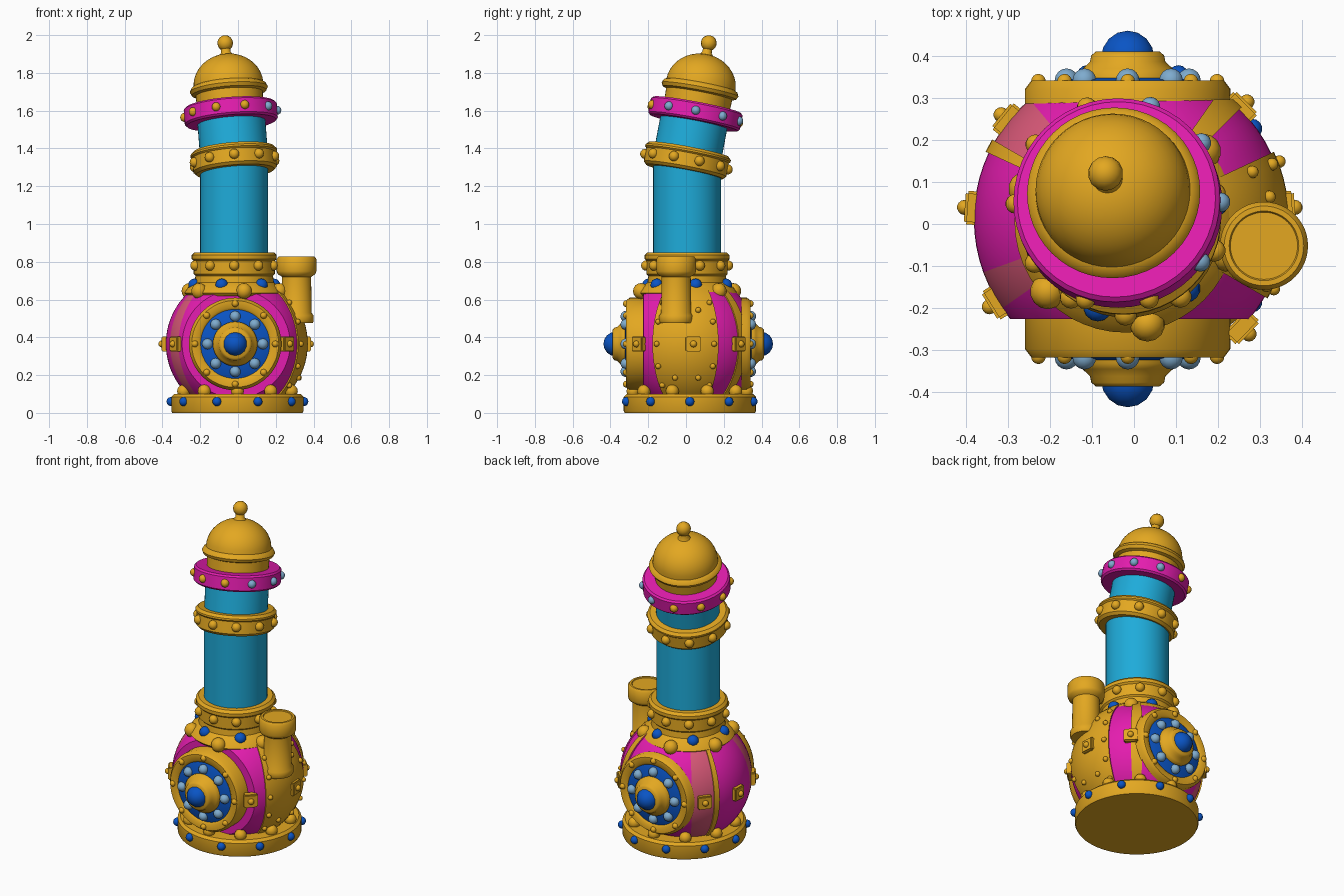
import bpy, bmesh
from math import sin, cos, pi, radians, degrees, atan2
from mathutils import Vector, Matrix

cube = bpy.data.objects.get("Cube")
if cube:
    bpy.data.objects.remove(cube, do_unlink=True)


def material(name, rgb):
    m = bpy.data.materials.new(name)
    m.use_nodes = True
    m.diffuse_color = (*rgb, 1)
    bsdf = next(n for n in m.node_tree.nodes if n.type == 'BSDF_PRINCIPLED')
    bsdf.inputs["Base Color"].default_value = (*rgb, 1)
    bsdf.inputs["Roughness"].default_value = 0.6
    return m


GOLD = material("gold", (0.77, 0.39, 0.015))
PINK = material("magenta", (0.78, 0.012, 0.43))
SALMON = material("salmon", (0.70, 0.10, 0.19))
SKY = material("sky blue", (0.013, 0.41, 0.70))
BLUE = material("deep blue", (0.003, 0.09, 0.56))
ICE = material("pale blue", (0.21, 0.41, 0.62))


def frame(origin, axis=(0, 0, 1)):
    """Matrix that puts local z along the axis at the origin."""
    turn = Vector((0, 0, 1)).rotation_difference(Vector(axis).normalized())
    return Matrix.Translation(origin) @ turn.to_matrix().to_4x4()


def finish(name, bm, mats, angle=40):
    bmesh.ops.recalc_face_normals(bm, faces=bm.faces)
    mesh = bpy.data.meshes.new(name)
    bm.to_mesh(mesh)
    bm.free()
    for m in mats:
        mesh.materials.append(m)
    ob = bpy.data.objects.new(name, mesh)
    bpy.context.collection.objects.link(ob)
    bpy.ops.object.select_all(action='DESELECT')
    ob.select_set(True)
    bpy.context.view_layer.objects.active = ob
    bpy.ops.object.shade_smooth_by_angle(angle=radians(angle))


def lathe(name, profile, mat, place, steps=48):
    """Turn a (radius, height) profile around local z."""
    bm = bmesh.new()
    verts = [bm.verts.new((r, 0, z)) for r, z in profile]
    edges = [bm.edges.new(pair) for pair in zip(verts, verts[1:])]
    bmesh.ops.spin(bm, geom=verts + edges, cent=(0, 0, 0), axis=(0, 0, 1),
                   angle=2 * pi, steps=steps)
    bmesh.ops.remove_doubles(bm, verts=bm.verts, dist=1e-4)
    bm.transform(place)
    finish(name, bm, [mat])


def band(name, inner, outer, low, high, mat, place, bevel=0.015):
    profile = [(inner, low), (outer - bevel, low), (outer, low + bevel),
               (outer, high - bevel), (outer - bevel, high), (inner, high), (inner, low)]
    lathe(name, profile, mat, place)


def balls(name, points, radius, mat, place=Matrix()):
    bm = bmesh.new()
    for p in points:
        bmesh.ops.create_uvsphere(bm, u_segments=14, v_segments=8, radius=radius,
                                  matrix=place @ Matrix.Translation(p))
    finish(name, bm, [mat], 60)


def circle(count, radius, height, start=0):
    return [Vector((radius * cos(a), radius * sin(a), height))
            for a in (radians(start + 360 * i / count) for i in range(count))]


# Round plinth with jewels
plinth = frame((-0.003, 0.02, 0))
lathe("plinth", [(0, 0), (0.345, 0), (0.35, 0.01), (0.35, 0.085), (0.335, 0.1), (0, 0.1)],
      GOLD, plinth, 64)
balls("plinth_jewels", circle(10, 0.352, 0.06), 0.024, BLUE, plinth)
balls("plinth_knobs", circle(10, 0.30, 0.115, 18), 0.035, GOLD, plinth)

# Striped globe with raised gold panels, cut flat behind the medallions
CENTRE = Vector((-0.01, 0.012, 0.365))
RADIUS = 0.372
STRIPES = [(-30, 25, 0), (45, 55, 0), (130, 150, 2), (150, 155, 0), (200, 215, 2)]
bm = bmesh.new()
bmesh.ops.create_uvsphere(bm, u_segments=72, v_segments=36, radius=RADIUS)
for f in bm.faces:
    c = f.calc_center_median()
    lon = (degrees(atan2(c.y, c.x)) + 60) % 360 - 60
    f.material_index = next((m for a, b, m in STRIPES if a <= lon < b), 1)
gold_faces = [f for f in bm.faces if f.material_index == 0]
raised = bmesh.ops.extrude_face_region(bm, geom=gold_faces)["geom"]
bmesh.ops.delete(bm, geom=gold_faces, context='FACES_ONLY')
for v in raised:
    if isinstance(v, bmesh.types.BMVert):
        v.co *= 1.02
FRONT_CUT = 0.238
for normal, depth in (((0, -1, 0), FRONT_CUT), ((0, 1, 0), 0.285), ((0, 0, -1), 0.3)):
    bmesh.ops.bisect_plane(bm, geom=bm.verts[:] + bm.edges[:] + bm.faces[:],
                           plane_co=Vector(normal) * depth, plane_no=normal, clear_outer=True)
bm.transform(Matrix.Translation(CENTRE))
finish("globe", bm, [GOLD, PINK, SALMON])
lathe("globe_front_face", [(0.286, FRONT_CUT), (0.2, FRONT_CUT + 0.002)], PINK,
      frame(CENTRE, (0, -1, 0)), 72)


def on_globe(lon, lat, r):
    lon, lat = radians(lon), radians(lat)
    return CENTRE + r * Vector((cos(lat) * cos(lon), cos(lat) * sin(lon), sin(lat)))


balls("panel_studs", [on_globe(lon, lat, 0.382) for lon in (-26, 21)
                      for lat in (-35, -18, 0, 18, 35)], 0.015, GOLD)
balls("inner_panel_studs", [on_globe(lon, lat, 0.382) for lon in (-12, 9)
                            for lat in (-28, 28)], 0.015, GOLD)

# Square clips around the equator, each with a rivet
CLIPS = (-44, 4, 45, 141, 176, 212)
bm = bmesh.new()
for lon in CLIPS:
    place = (Matrix.Translation(on_globe(lon, 0, 0.372)) @ Matrix.Rotation(radians(lon), 4, 'Z')
             @ Matrix.Diagonal((0.045, 0.08, 0.08, 1)))
    bmesh.ops.create_cube(bm, size=1, matrix=place)
bmesh.ops.bevel(bm, geom=bm.edges[:], offset=0.006, segments=2, affect='EDGES')
finish("equator_clips", bm, [GOLD])
balls("clip_rivets", [on_globe(lon, 0, 0.395) for lon in CLIPS], 0.018, GOLD)

# Medallions on the front and back
for side, sign in (("front", -1), ("back", 1)):
    place = frame((-0.015, 0.012, 0.365), (0, sign, 0))
    lathe(side + "_medallion_rim",
          [(0.245, 0.2), (0.245, 0.31), (0.23, 0.33), (0.195, 0.33), (0.183, 0.32),
           (0.183, 0.2)], GOLD, place)
    lathe(side + "_medallion_disc", [(0.1, 0.338), (0.15, 0.332), (0.187, 0.318), (0.187, 0.2)],
          BLUE, place)
    balls(side + "_medallion_gems", circle(8, 0.146, 0.33), 0.029, ICE, place)
    balls(side + "_rim_studs", circle(8, 0.213, 0.328), 0.018, GOLD, place)
    lathe(side + "_hub", [(0.118, 0.32), (0.118, 0.345), (0.108, 0.358), (0.09, 0.375),
                          (0.087, 0.39), (0.075, 0.4), (0, 0.4)], GOLD, place)
    balls(side + "_hub_jewel", [(0, 0, 0.384)], 0.065, BLUE, place)

# Shoulder and collar under the tower
tower = frame((-0.02, 0.006, 0))
lathe("shoulder", [(0.25, 0.62), (0.265, 0.635), (0.245, 0.665), (0.21, 0.69), (0.205, 0.73)],
      GOLD, tower)
balls("shoulder_knobs", circle(6, 0.25, 0.645, -78), 0.042, GOLD, tower)
balls("shoulder_jewels", circle(6, 0.215, 0.677, -108), 0.034, BLUE, tower)
band("collar", 0.17, 0.215, 0.72, 0.85, GOLD, tower)
band("collar_lip", 0.17, 0.225, 0.80, 0.85, GOLD, tower)
balls("collar_studs", circle(10, 0.217, 0.78, 18), 0.027, GOLD, tower)

# Straight lower tower and leaning upper tower
lathe("lower_tower", [(0.18, 0.8), (0.18, 1.36)], SKY, tower)
lean = frame((-0.02, 0.006, 1.35), (-0.048, 0.115, 0.61))
lathe("upper_tower", [(0.18, -0.04), (0.18, 0.24)], SKY, lean)
band("joint_ring", 0.165, 0.222, -0.075, 0.045, GOLD, lean)
band("joint_ring_lip", 0.17, 0.23, 0.005, 0.045, GOLD, lean)
balls("joint_studs", circle(10, 0.222, -0.02, 18), 0.027, GOLD, lean)
band("balcony_ring", 0.16, 0.247, 0.19, 0.285, PINK, lean, 0.01)
rivets = circle(10, 0.245, 0.238, -36)
balls("balcony_blue_rivets", rivets[:4], 0.024, ICE, lean)
balls("balcony_gold_rivets", rivets[4:], 0.024, GOLD, lean)

# Domed roof with a knob
dome = [(0.185 * cos(a), 0.395 + 0.165 * sin(a)) for a in (pi / 20 * i for i in range(11))]
lathe("dome_roof", [(0.174, 0.25), (0.178, 0.345), (0.198, 0.352), (0.207, 0.37),
                    (0.198, 0.388)] + dome, GOLD, lean)
lathe("roof_stem", [(0.045, 0.545), (0.025, 0.57), (0.025, 0.62)], GOLD, lean, 20)
balls("roof_knob", [(0, 0, 0.62)], 0.042, GOLD, lean)

# Side chimney
lathe("chimney", [(0, 0.475), (0.085, 0.475), (0.09, 0.485), (0.09, 0.515), (0.08, 0.53),
                  (0.077, 0.72), (0.1, 0.735), (0.105, 0.75), (0.105, 0.815), (0.095, 0.828),
                  (0.083, 0.828), (0.08, 0.823), (0, 0.823)], GOLD, frame((0.31, -0.052, 0)))
